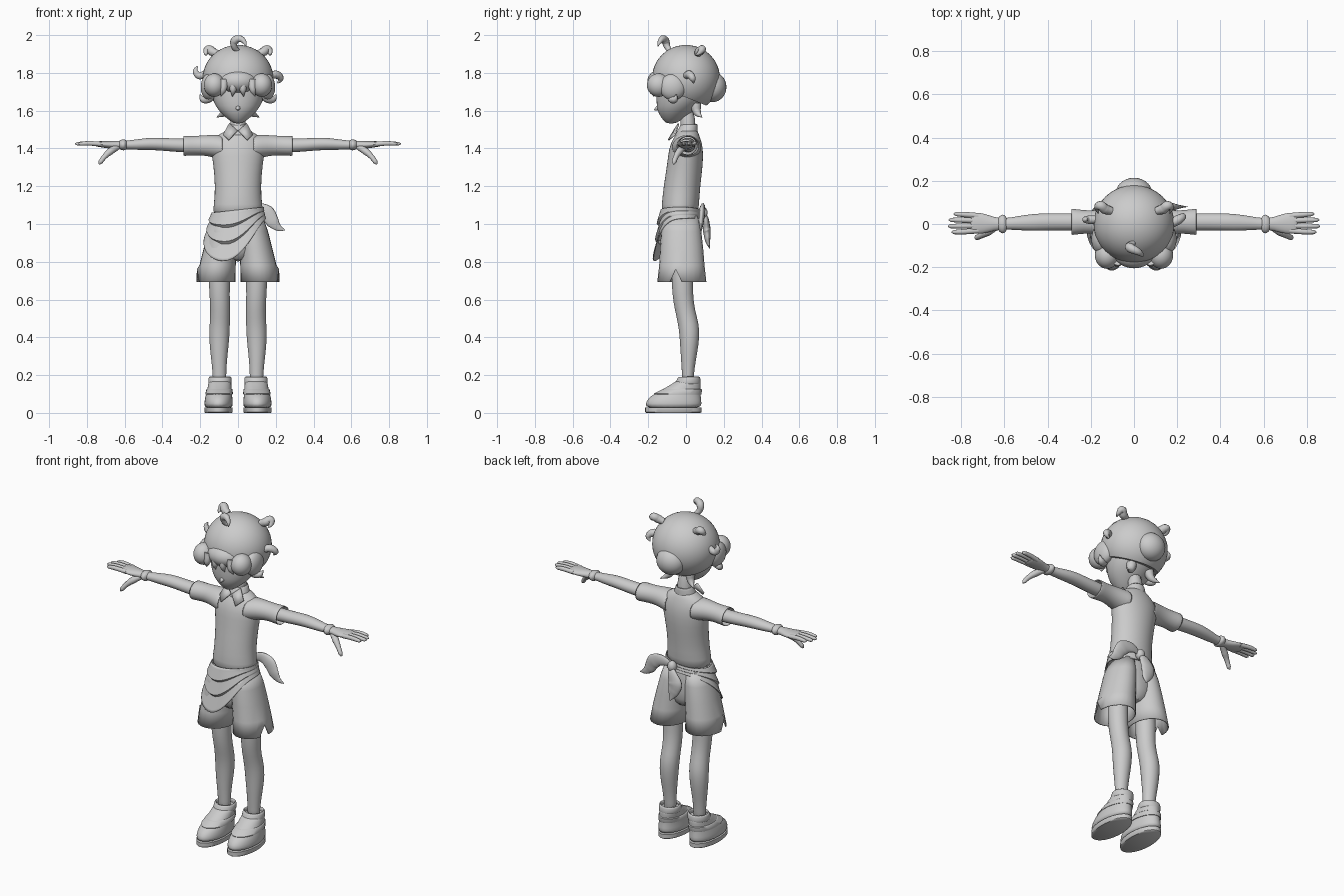
import bpy, bmesh, math
from mathutils import Vector

grey = bpy.data.materials.new("plain_grey")
grey.diffuse_color = (0.6, 0.6, 0.6, 1)


def finish(ob, mirror=False, solid=0, sub=0):
    ob.data.materials.clear()
    ob.data.materials.append(grey)
    if mirror:
        ob.modifiers.new("mirror", 'MIRROR')
    if solid:
        ob.modifiers.new("thickness", 'SOLIDIFY').thickness = solid
    if sub:
        m = ob.modifiers.new("smooth", 'SUBSURF')
        m.levels = m.render_levels = sub
    bpy.ops.object.select_all(action='DESELECT')
    ob.select_set(True)
    bpy.context.view_layer.objects.active = ob
    bpy.ops.object.shade_smooth_by_angle(angle=math.radians(45))
    return ob


def from_bmesh(name, bm, **kw):
    bmesh.ops.recalc_face_normals(bm, faces=bm.faces)
    me = bpy.data.meshes.new(name)
    bm.to_mesh(me)
    bm.free()
    ob = bpy.data.objects.new(name, me)
    bpy.context.collection.objects.link(ob)
    return finish(ob, **kw)


def loft_bmesh(rings, axis='z', seg=16, caps=True):
    """Rings: (position on axis, centre a, centre b, radius a, radius b)."""
    bm = bmesh.new()
    loops = []
    for t, a, b, ra, rb in rings:
        row = []
        for i in range(seg):
            w = 2 * math.pi * i / seg
            p, q = a + ra * math.cos(w), b + rb * math.sin(w)
            row.append(bm.verts.new((p, q, t) if axis == 'z' else (t, p, q)))
        loops.append(row)
    for lo, hi in zip(loops, loops[1:]):
        for i in range(seg):
            j = (i + 1) % seg
            bm.faces.new((lo[i], lo[j], hi[j], hi[i]))
    if caps:
        bm.faces.new(loops[0])
        bm.faces.new(loops[-1])
    return bm, loops


def loft(name, rings, axis='z', seg=16, caps=True, sub=1, **kw):
    return from_bmesh(name, loft_bmesh(rings, axis, seg, caps)[0], sub=sub, **kw)


def blob(name, centre, radii, **kw):
    bm = bmesh.new()
    bmesh.ops.create_uvsphere(bm, u_segments=28, v_segments=16, radius=1)
    for v in bm.verts:
        v.co = Vector(c + r * k for c, r, k in zip(centre, radii, v.co))
    return from_bmesh(name, bm, **kw)


def strand(name, pts, flat=1, mirror=False):
    """Tapered smooth tube through points (x, y, z, radius)."""
    cu = bpy.data.curves.new(name, 'CURVE')
    cu.dimensions = '3D'
    cu.bevel_depth = 1
    cu.bevel_resolution = 3
    cu.resolution_u = 6
    cu.use_fill_caps = True
    sp = cu.splines.new('BEZIER')
    sp.bezier_points.add(len(pts) - 1)
    for bp, (x, y, z, r) in zip(sp.bezier_points, pts):
        bp.co = (x, y / flat, z)
        bp.radius = r
        bp.handle_left_type = bp.handle_right_type = 'AUTO'
    ob = bpy.data.objects.new(name, cu)
    bpy.context.collection.objects.link(ob)
    ob.scale.y = flat
    bpy.ops.object.select_all(action='DESELECT')
    ob.select_set(True)
    bpy.context.view_layer.objects.active = ob
    bpy.ops.object.convert(target='MESH')
    return finish(bpy.context.object, mirror=mirror)


# Head, nose and neck
loft("head", [(1.53, 0, -.08, .02, .025), (1.56, 0, -.07, .062, .06), (1.60, 0, -.055, .105, .1),
              (1.65, 0, -.03, .135, .128), (1.72, 0, -.012, .15, .148), (1.80, 0, 0, .15, .15),
              (1.88, 0, 0, .1, .1)], seg=20)
strand("nose", [(0, -.13, 1.625, .016), (0, -.152, 1.612, .012), (0, -.168, 1.604, .003)])
loft("neck", [(1.42, 0, .01, .05, .045), (1.5, 0, .012, .042, .04), (1.62, 0, .005, .042, .042)])

# Hair cap, cut along a sloping hairline
bm = bmesh.new()
bmesh.ops.create_uvsphere(bm, u_segments=40, v_segments=24, radius=1)
for v in bm.verts:
    v.co = Vector((v.co.x * .187, v.co.y * .18, 1.77 + v.co.z * .178))
cut = bmesh.ops.bisect_plane(bm, geom=bm.verts[:] + bm.edges[:] + bm.faces[:], plane_co=(0, 0, 1.67),
                             plane_no=(0, .4, 1), clear_inner=True)
bmesh.ops.contextual_create(bm, geom=[e for e in cut['geom_cut'] if isinstance(e, bmesh.types.BMEdge)])
from_bmesh("hair_cap", bm)

# Hair lobes: fringe, temples and back tuft
blob("fringe", (0, -.125, 1.755), (.1, .08, .065))
blob("fringe_side", (.125, -.145, 1.735), (.056, .062, .062), mirror=True)
blob("temple_hair", (.155, -.07, 1.725), (.042, .07, .07), mirror=True)
blob("back_tuft", (0, .14, 1.725), (.085, .074, .08))
for x in (-.075, -.025, .025, .075):
    strand("fringe_tip", [(x, -.165, 1.76, .028), (x * 1.05, -.18, 1.71, .018), (x * 1.2, -.17, 1.675, .002)])

# Loose curls
strand("top_curl", [(.0, -.085, 1.915, .012), (-.02, -.1, 1.94, .017), (-.018, -.11, 1.97, .022),
                    (.012, -.125, 1.98, .018), (.035, -.14, 1.962, .011), (.042, -.15, 1.94, .002)])
strand("upper_curl", [(.105, .06, 1.9, .018), (.135, .07, 1.912, .024), (.158, .085, 1.925, .022),
                      (.17, .07, 1.905, .012), (.165, .05, 1.895, .003)], mirror=True)
strand("left_curl", [(-.17, .02, 1.8, .018), (-.205, .02, 1.785, .02), (-.225, .02, 1.81, .015),
                     (-.215, .02, 1.835, .003)])
strand("right_curl", [(.17, .0, 1.785, .02), (.205, .02, 1.79, .022), (.225, .035, 1.77, .017),
                      (.21, .04, 1.745, .003)])
strand("cheek_curl", [(.14, -.08, 1.7, .02), (.155, -.075, 1.665, .023), (.185, -.06, 1.66, .018),
                      (.203, -.05, 1.685, .003)], mirror=True)
strand("nape_curl", [(.06, .05, 1.63, .03), (.075, .06, 1.59, .02), (.112, .085, 1.565, .002)], mirror=True)

# Shirt body, sleeves and collar
loft("shirt", [(1.03, 0, -.035, .145, .1), (1.1, 0, -.03, .128, .1), (1.2, 0, -.022, .122, .098),
               (1.32, 0, -.004, .132, .096), (1.40, 0, 0, .148, .092), (1.45, 0, .004, .135, .075),
               (1.485, 0, .01, .085, .055), (1.5, 0, .012, .05, .045)], seg=20)
loft("sleeve", [(.08, .003, 1.405, .082, .066), (.13, .004, 1.413, .068, .061), (.18, .008, 1.416, .056, .054),
                (.23, .01, 1.415, .054, .052), (.292, .01, 1.413, .064, .055)],
     axis='x', caps=False, solid=.005, mirror=True)
loft("collar_band", [(1.47, 0, .003, .07, .062), (1.5, 0, .01, .06, .053), (1.53, 0, .017, .047, .045)],
     caps=False, solid=.006)
bm = bmesh.new()
bm.faces.new([bm.verts.new(p) for p in ((.002, -.06, 1.492), (.045, -.036, 1.53),
                                        (.078, -.055, 1.47), (.048, -.09, 1.442))])
from_bmesh("collar_flap", bm, solid=.008, mirror=True)

# Arms, wrist bands and hands
loft("arm", [(.16, .01, 1.415, .04, .04), (.3, .01, 1.415, .041, .037), (.4, .01, 1.422, .04, .034),
             (.46, .008, 1.425, .041, .034), (.54, .004, 1.42, .033, .028), (.6, 0, 1.418, .025, .022),
             (.65, 0, 1.418, .032, .022), (.7, .003, 1.42, .05, .019), (.745, .004, 1.424, .05, .015),
             (.76, .004, 1.424, .04, .01)], axis='x', mirror=True)
loft("wrist_band", [(.585, 0, 1.419, .026, .022), (.602, 0, 1.419, .045, .03), (.612, 0, 1.419, .045, .03),
                    (.635, 0, 1.419, .028, .022)], axis='x', mirror=True)
for y, tip in ((.042, .835), (.017, .858), (-.009, .862), (-.034, .845)):
    strand("finger", [(.72, y * .9, 1.422, .013), (.79, y * 1.05, 1.427, .0125), (tip - .012, y * 1.1, 1.425, .01),
                      (tip, y * 1.1, 1.425, .003)], mirror=True)
strand("thumb", [(.635, -.01, 1.41, .016), (.675, -.035, 1.385, .019), (.705, -.052, 1.358, .014),
                 (.728, -.063, 1.328, .012), (.735, -.065, 1.316, .004)], mirror=True)

# Shorts: pelvis and open legs with a notched outer hem
loft("shorts_seat", [(.8, 0, -.022, .05, .07), (.86, 0, -.024, .125, .098), (.95, 0, -.025, .145, .1),
                     (1.03, 0, -.03, .135, .098), (1.07, 0, -.03, .125, .094)], seg=20)
bm, loops = loft_bmesh([(.692, .117, -.022, .098, .124), (.78, .108, -.022, .09, .114),
                        (.87, .094, -.023, .082, .108), (.96, .08, -.025, .073, .1),
                        (1.04, .065, -.028, .06, .085)], seg=24, caps=False)
loops[0][23].co.z = .76
from_bmesh("shorts_leg", bm, solid=-.006, mirror=True)

# Legs
loft("leg", [(.14, .098, .01, .036, .031), (.2, .098, .01, .036, .031), (.28, .1, .013, .042, .04),
             (.36, .1, .018, .052, .05), (.44, .098, .018, .056, .056), (.5, .095, .006, .053, .055),
             (.58, .095, -.014, .053, .054), (.68, .1, -.02, .057, .058), (.86, .095, -.02, .06, .06)],
     mirror=True)

# Shoes: flat sole, tapering upper, strap and ankle collar
loft("shoe_sole", [(0, .103, -.067, .07, .144), (.004, .103, -.067, .074, .149), (.028, .103, -.067, .074, .149)],
     seg=32, sub=0, mirror=True)
loft("shoe_upper", [(.02, .103, -.067, .075, .149), (.05, .103, -.066, .076, .15), (.08, .102, -.06, .073, .14),
                    (.105, .1, -.042, .068, .12), (.13, .098, -.018, .064, .097), (.155, .096, .004, .061, .075),
                    (.175, .095, .014, .06, .064)], seg=24, mirror=True)
loft("shoe_strap", [(.098, .1, -.044, .072, .125), (.102, .1, -.044, .073, .127), (.124, .098, -.022, .069, .106),
                    (.127, .098, -.022, .066, .1)], seg=24, sub=0, mirror=True)
loft("shoe_collar", [(.15, .096, .008, .063, .072), (.17, .095, .014, .063, .064), (.193, .095, .017, .061, .059)],
     seg=24, caps=False, solid=.012, mirror=True)

# Waist cloth: wrap with three sagging folds, lowest at front left
bm = bmesh.new()
rows, cols, grid = 18, 48, []
for i in range(rows + 1):
    v, row = i / rows, []
    fold = 1 if i == rows else (i % 6) / 6
    for j in range(cols):
        deg = -180 + 360 * j / cols
        sag = math.exp(-((deg + 20) / (75 if deg < -20 else 50)) ** 2)
        top = 1.075 + .015 * math.sin(math.radians(deg))
        z = top + (1.03 - .225 * sag - top) * v
        off = .016 * fold * (.15 + sag)
        rx = .137 + .235 * max(0, 1.07 - z) + off
        ry = .105 + .1 * max(0, 1.07 - z) + off
        a = math.radians(deg)
        row.append(bm.verts.new((rx * math.sin(a), -.03 - ry * math.cos(a), z)))
    grid.append(row)
for lo, hi in zip(grid, grid[1:]):
    for j in range(cols):
        k = (j + 1) % cols
        bm.faces.new((lo[j], lo[k], hi[k], hi[j]))
from_bmesh("waist_cloth", bm, solid=.005)

# Knot and two tails at the back
blob("knot", (.03, .088, 1.06), (.026, .026, .032))
strand("side_tail", [(.03, .085, 1.06, .01), (.09, .09, 1.08, .03), (.15, .085, 1.06, .042), (.185, .08, 1.01, .034),
                     (.215, .08, .98, .018), (.25, .08, .967, .002)], flat=.4)
strand("hanging_tail", [(.03, .09, 1.06, .01), (.015, .105, 1.02, .032), (-.005, .11, .97, .046),
                        (.005, .115, .92, .034), (.02, .125, .87, .003)], flat=.45)
